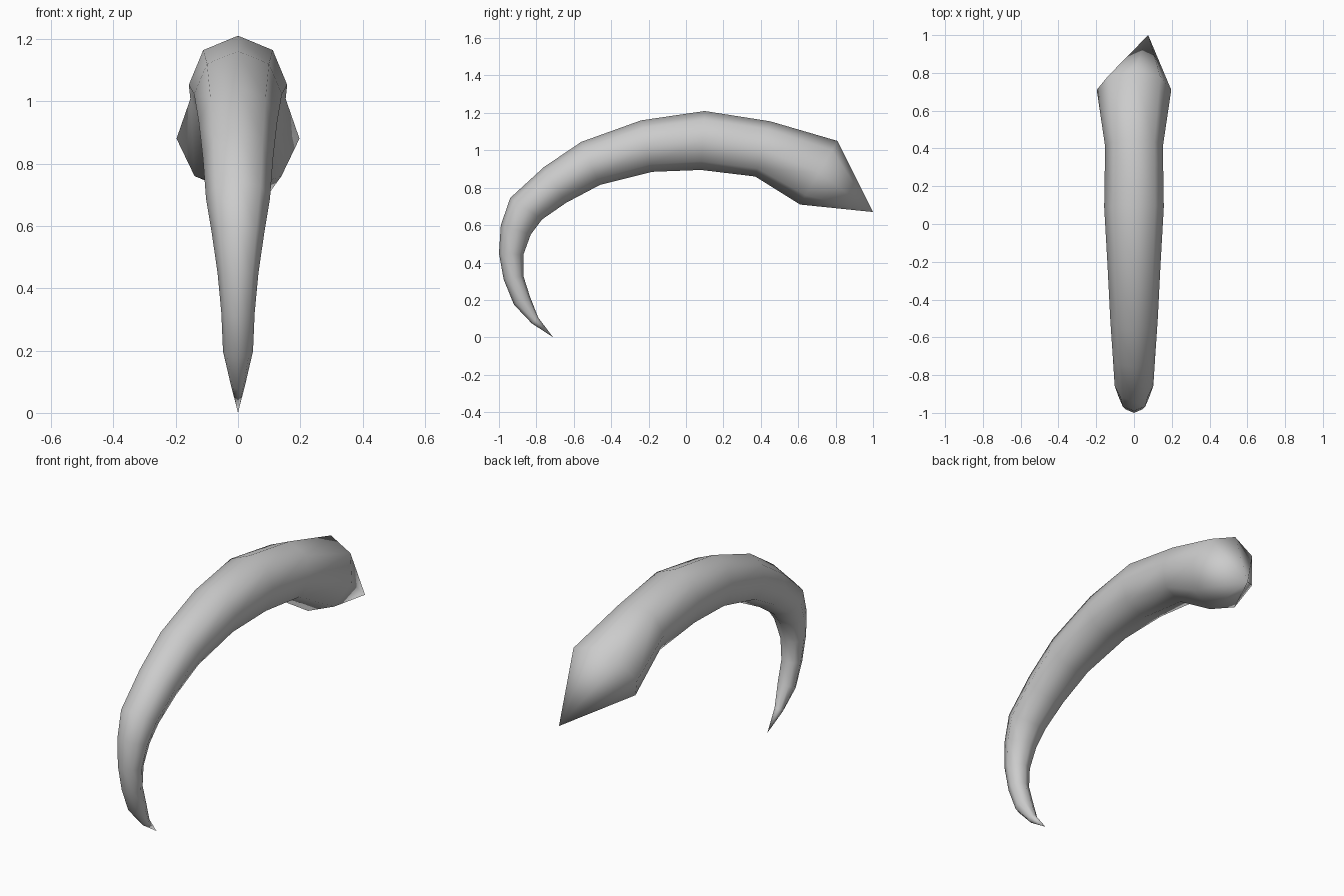
import bpy, bmesh, math
from mathutils import Vector

if "Cube" in bpy.data.objects:
    bpy.data.objects.remove(bpy.data.objects["Cube"])

# Side profile: (outer y, outer z, inner y, inner z) for each ring, base to tip
RINGS = [
    (0.81, 1.05, 0.61, 0.71), (0.45, 1.155, 0.37, 0.86), (0.10, 1.21, 0.08, 0.895),
    (-0.24, 1.16, -0.18, 0.885), (-0.56, 1.045, -0.46, 0.815), (-0.76, 0.91, -0.64, 0.72),
    (-0.94, 0.745, -0.77, 0.63), (-0.99, 0.60, -0.83, 0.55), (-1.0, 0.45, -0.87, 0.44),
    (-0.975, 0.31, -0.87, 0.33), (-0.92, 0.175, -0.835, 0.22), (-0.825, 0.075, -0.79, 0.105),
]
BASE_POINT = (0.075, 1.0, 0.67)
TIP_POINT = (0, -0.71, 0.0)
SIDES = 8

bm = bmesh.new()

# Round octagonal rings spanning the outer and inner edges
loops = []
for oy, oz, iy, iz in RINGS:
    outer, inner = Vector((0, oy, oz)), Vector((0, iy, iz))
    centre, up = (outer + inner) / 2, (outer - inner) / 2
    side = Vector((up.length, 0, 0))
    angles = [math.tau * i / SIDES for i in range(SIDES)]
    loops.append([bm.verts.new(centre + up * math.cos(a) + side * math.sin(a)) for a in angles])

# Skin between rings
for a, b in zip(loops, loops[1:]):
    for i in range(SIDES):
        j = (i + 1) % SIDES
        bm.faces.new((a[i], a[j], b[j], b[i]))

# Pointed root and sharp tip
for loop, point in ((loops[0], BASE_POINT), (loops[-1], TIP_POINT)):
    apex = bm.verts.new(point)
    for i in range(SIDES):
        bm.faces.new((loop[i], loop[(i + 1) % SIDES], apex))

bmesh.ops.recalc_face_normals(bm, faces=bm.faces)
for face in bm.faces:
    face.smooth = True

mesh = bpy.data.meshes.new("curved_horn")
bm.to_mesh(mesh)
bm.free()
bpy.context.collection.objects.link(bpy.data.objects.new("curved_horn", mesh))
